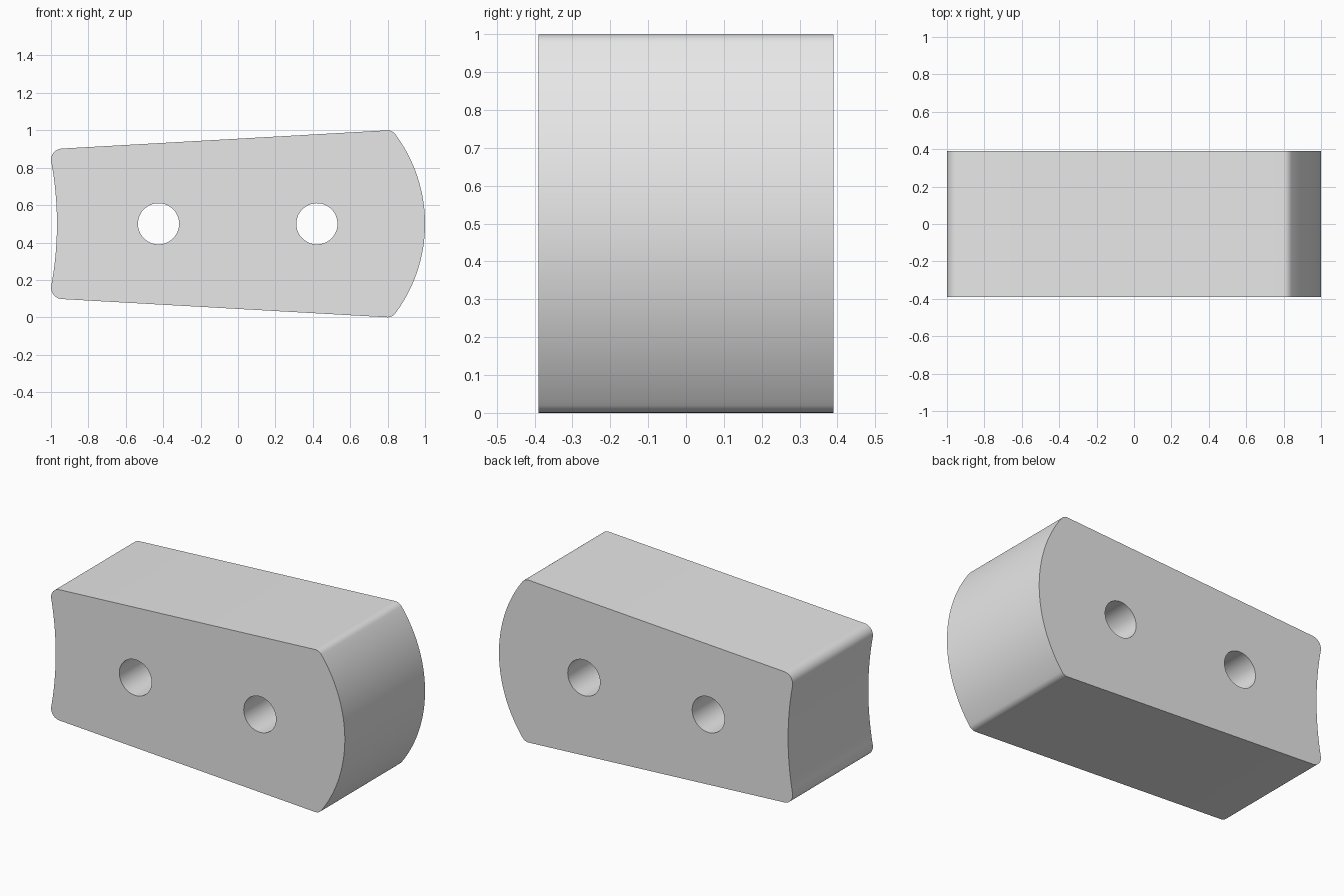
import bpy
import bmesh
from math import sqrt, sin, cos, atan2, pi

default = bpy.data.objects.get("Cube")
if default:
    bpy.data.objects.remove(default, do_unlink=True)

# Block dimensions: tapered sides z = RISE + SLOPE * x about the mid height
MID, HALF_DEPTH = 0.5, 0.39
RISE, SLOPE = 0.455, 0.056
NOSE_R, NOSE_X = 0.80, 1.0          # convex end
HOLLOW_R, HOLLOW_X = 1.83, -0.968   # concave end
HOLE_R, HOLE_XS = 0.11, (-0.425, 0.422)


def arc(cx, cz, r, a0, a1, n):
    return [(cx + r * cos(a0 + (a1 - a0) * i / n),
             cz + r * sin(a0 + (a1 - a0) * i / n)) for i in range(n + 1)]


def fillet_centre(cx, dist, r):
    """Centre of a corner round touching the sloped side and an end arc."""
    b = RISE - r * sqrt(1 + SLOPE ** 2)
    qa, qb, qc = 1 + SLOPE ** 2, 2 * (SLOPE * b - cx), cx * cx + b * b - dist * dist
    x = (-qb + sqrt(qb * qb - 4 * qa * qc)) / (2 * qa)
    return x, b + SLOPE * x


# Upper half of the outline, from the nose tip to the hollow's deepest point
up = atan2(1, -SLOPE)
nose_c, hollow_c = NOSE_X - NOSE_R, HOLLOW_X - HOLLOW_R
fx, fz = fillet_centre(nose_c, NOSE_R - 0.05, 0.05)
a = atan2(fz, fx - nose_c)
half = arc(nose_c, 0, NOSE_R, 0, a, 24) + arc(fx, fz, 0.05, a, up, 8)[1:]
fx, fz = fillet_centre(hollow_c, HOLLOW_R + 0.06, 0.06)
a = atan2(fz, fx - hollow_c)
half += arc(fx, fz, 0.06, up, a + pi, 12)
half += arc(hollow_c, 0, HOLLOW_R, a, 0, 16)[1:]

# Mirror for the lower half, then add the bolt holes
outline = half + [(x, -z) for x, z in half[-2:0:-1]]
loops = [outline] + [arc(x, 0, HOLE_R, 0, 2 * pi, 64)[:-1] for x in HOLE_XS]

# Fill the profile and extrude it through the depth
bm = bmesh.new()
edges = []
for loop in loops:
    vs = [bm.verts.new((x, -HALF_DEPTH, z + MID)) for x, z in loop]
    edges += [bm.edges.new((v, vs[i - 1])) for i, v in enumerate(vs)]
bmesh.ops.triangle_fill(bm, use_beauty=True, use_dissolve=False, edges=edges)
ext = bmesh.ops.extrude_face_region(bm, geom=bm.faces[:], use_keep_orig=True)
moved = [g for g in ext["geom"] if isinstance(g, bmesh.types.BMVert)]
bmesh.ops.translate(bm, verts=moved, vec=(0, 2 * HALF_DEPTH, 0))
bmesh.ops.recalc_face_normals(bm, faces=bm.faces[:])
mesh = bpy.data.meshes.new("tapered_block")
bm.to_mesh(mesh)
bm.free()

block = bpy.data.objects.new("tapered_block", mesh)
bpy.context.collection.objects.link(block)

# Plain grey material
grey = bpy.data.materials.new("light_grey")
grey.use_nodes = True
grey.diffuse_color = (0.8, 0.8, 0.8, 1)
grey.node_tree.nodes["Principled BSDF"].inputs["Base Color"].default_value = (0.8, 0.8, 0.8, 1)
mesh.materials.append(grey)

# Smooth curves, crisp rims
bpy.ops.object.select_all(action="DESELECT")
block.select_set(True)
bpy.context.view_layer.objects.active = block
bpy.ops.object.shade_smooth_by_angle(angle=pi / 6)
